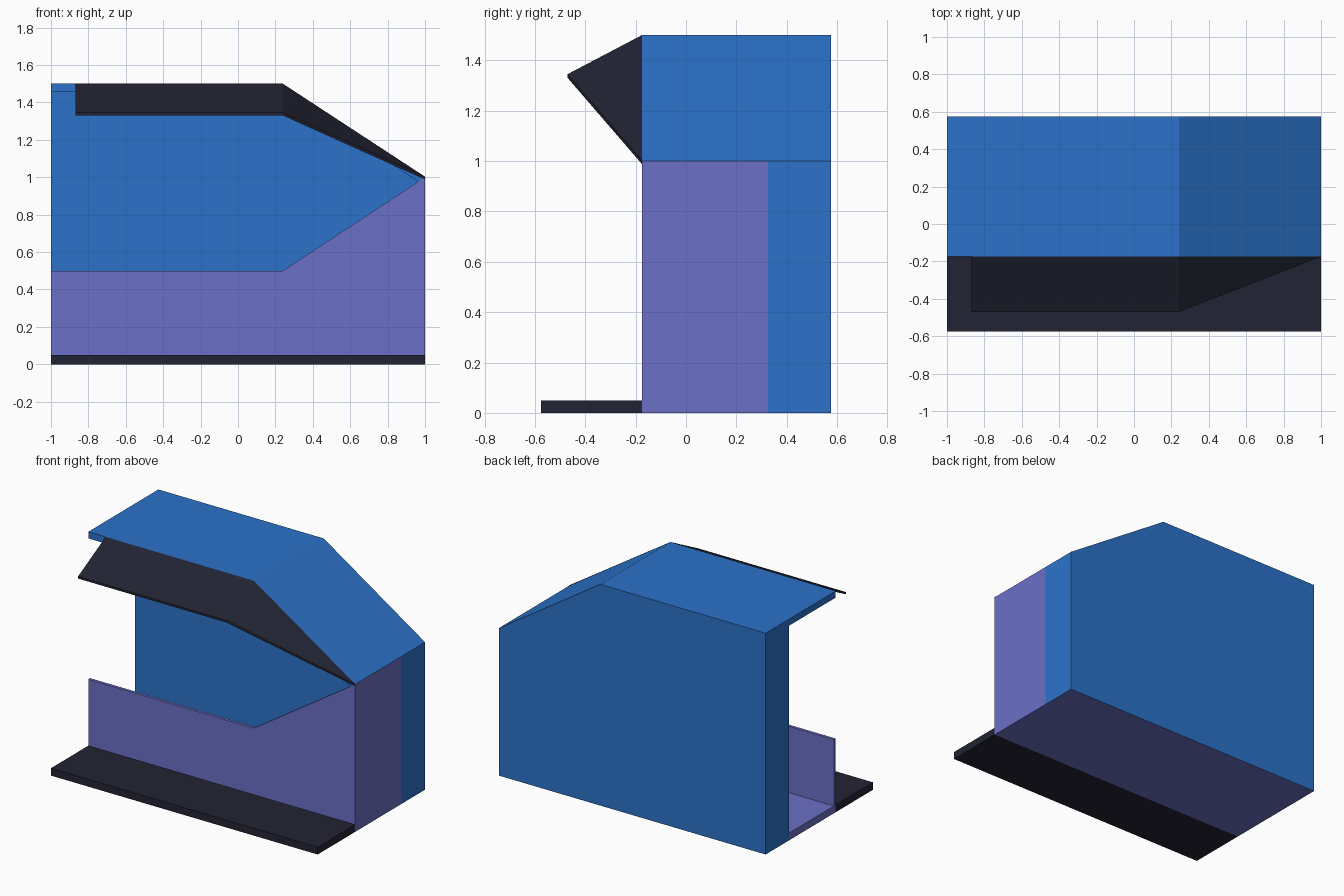
import bpy
import bmesh
from mathutils import Vector

if "Cube" in bpy.data.objects:
    bpy.data.objects.remove(bpy.data.objects["Cube"], do_unlink=True)


def make_material(name, rgb):
    mat = bpy.data.materials.new(name)
    mat.use_nodes = True
    mat.diffuse_color = (*rgb, 1)
    mat.node_tree.nodes["Principled BSDF"].inputs["Base Color"].default_value = (*rgb, 1)
    return mat


blue = make_material("blue", (0.025, 0.171, 0.59))
purple = make_material("purple", (0.147, 0.162, 0.565))
dark = make_material("dark navy", (0.016, 0.017, 0.033))


def extrude(name, outline, offset, *mats):
    """Solid made by sweeping a flat outline along an offset."""
    bm = bmesh.new()
    face = bm.faces.new([bm.verts.new(p) for p in outline])
    swept = bmesh.ops.extrude_face_region(bm, geom=[face])["geom"]
    moved = [g for g in swept if isinstance(g, bmesh.types.BMVert)]
    bmesh.ops.translate(bm, verts=moved, vec=Vector(offset))
    bmesh.ops.recalc_face_normals(bm, faces=bm.faces)
    mesh = bpy.data.meshes.new(name)
    bm.to_mesh(mesh)
    bm.free()
    for mat in mats:
        mesh.materials.append(mat)
    obj = bpy.data.objects.new(name, mesh)
    bpy.context.collection.objects.link(obj)
    return obj


def profile(name, xz, y0, y1, *mats):
    """Front outline given depth from y0 to y1."""
    return extrude(name, [(x, y0, z) for x, z in xz], (0, y1 - y0, 0), *mats)


def slab(name, x0, x1, y0, y1, height, mat):
    return profile(name, [(x0, 0), (x1, 0), (x1, height), (x0, height)], y0, y1, mat)


FRONT, INNER, BACK = -0.175, 0.325, 0.575
WALL, SLAB, BEND = 0.02, 0.05, 0.24

# Thick back wall, with its underside matching the floor
back_wall = profile("back_wall", [(-1, 0), (1, 0), (1, 1), (BEND, 1.5), (-1, 1.5)],
                    INNER, BACK, blue, purple)
for poly in back_wall.data.polygons:
    if poly.normal.z < -0.9:
        poly.material_index = 1

# Bent roof tapering into the end wall
profile("roof", [(-1, 1.5), (BEND, 1.5), (1, 1), (0.963, 0.976), (BEND, 1.455), (-1, 1.455)],
        FRONT, INNER, blue)

# Front counter wall, end wall and floor
profile("front_wall", [(-1, 0), (1, 0), (1, 1), (BEND, 0.5), (-1, 0.5)],
        FRONT, FRONT + WALL, purple)
profile("end_wall", [(1 - WALL, 0), (1, 0), (1, 1), (1 - WALL, 0.985)],
        FRONT + WALL, INNER, purple)
slab("floor", -1, 1 - WALL, FRONT + WALL, INNER, SLAB, purple)

# Step along the front
slab("front_step", -1, 1, -0.575, FRONT, SLAB, dark)

# Awning: straight panel and a triangular panel folding down to the corner
LIP, DROP = -0.47, (0, 0, -0.015)
hinge, lip = (BEND, FRONT, 1.5), (BEND, LIP, 1.345)
extrude("awning_panel", [(-0.87, FRONT, 1.5), (-0.87, LIP, 1.345), lip, hinge], DROP, dark)
extrude("awning_corner", [hinge, lip, (1, FRONT, 1.003)], DROP, dark)
